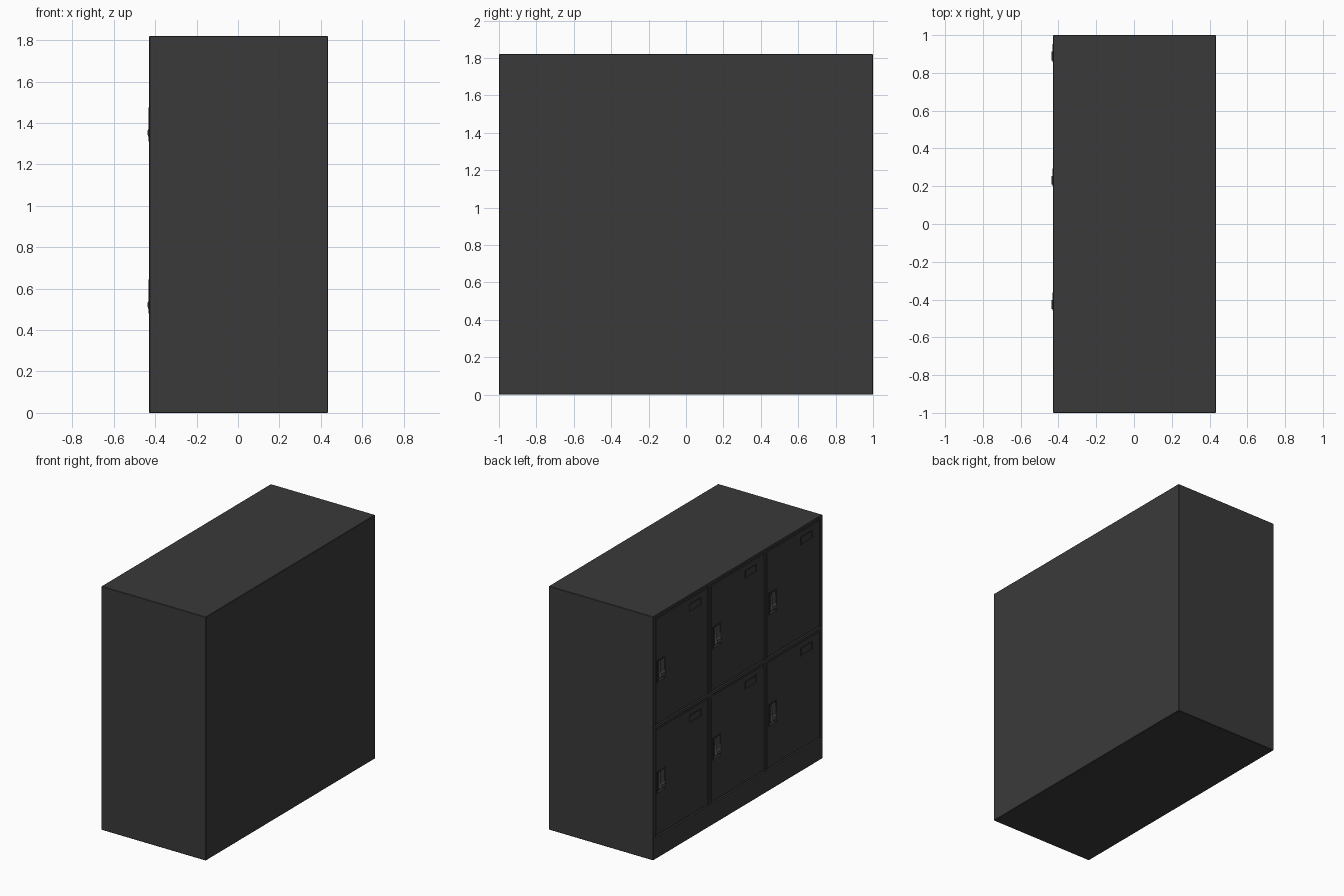
import bpy, bmesh

if "Cube" in bpy.data.objects:
    bpy.data.objects.remove(bpy.data.objects["Cube"])

XF, XB = -0.429, 0.434          # front (door side) and back planes
H = 1.82
PITCH_Y, PITCH_Z = 0.657, 0.83

mat = bpy.data.materials.new("dark_grey_metal")
mat.diffuse_color = (0.042, 0.042, 0.042, 1)
mat.use_nodes = True
mat.node_tree.nodes["Principled BSDF"].inputs["Base Color"].default_value = mat.diffuse_color
light = bpy.data.materials.new("lever_grey")
light.diffuse_color = (0.075, 0.075, 0.075, 1)
light.use_nodes = True
light.node_tree.nodes["Principled BSDF"].inputs["Base Color"].default_value = light.diffuse_color


def finish(name, bm, m=mat):
    bmesh.ops.recalc_face_normals(bm, faces=bm.faces)
    me = bpy.data.meshes.new(name)
    bm.to_mesh(me)
    bm.free()
    ob = bpy.data.objects.new(name, me)
    bpy.context.collection.objects.link(ob)
    me.materials.append(m)
    return ob


def add_box(bm, x0, x1, y0, y1, z0, z1):
    vs = bmesh.ops.create_cube(bm, size=1)["verts"]
    for v in vs:
        v.co.x = x1 if v.co.x > 0 else x0
        v.co.y = y1 if v.co.y > 0 else y0
        v.co.z = z1 if v.co.z > 0 else z0


def box(name, *b, bevel=0.0, m=mat):
    bm = bmesh.new()
    add_box(bm, *b)
    ob = finish(name, bm, m)
    if bevel:
        mod = ob.modifiers.new("edge", "BEVEL")
        mod.width, mod.segments = bevel, 1
    return ob


def extrude_profile(name, pts, y0, y1, m=mat):
    # side profile in x-z, extruded along y
    bm = bmesh.new()
    f = bm.faces.new([bm.verts.new((x, y0, z)) for x, z in pts])
    g = bmesh.ops.extrude_face_region(bm, geom=[f])["geom"]
    bmesh.ops.translate(bm, vec=(0, y1 - y0, 0),
                        verts=[v for v in g if isinstance(v, bmesh.types.BMVert)])
    return finish(name, bm, m)


def cut(ob, cutter):
    cutter.hide_render = True
    cutter.hide_set(True)
    mod = ob.modifiers.new("cut", "BOOLEAN")
    mod.operation, mod.solver, mod.object = "DIFFERENCE", "EXACT", cutter


# cell centres, column by column from +y, lower row first
cells = [(c, r, 0.657 - PITCH_Y * c, 0.565 + PITCH_Z * r) for c in range(3) for r in range(2)]
HW, HH = 0.318, 0.404           # half size of each door opening

# cabinet body with shallow door openings
body = box("cabinet_body", XF, XB, -1, 1, 0, H, bevel=0.003)
bm = bmesh.new()
for c, r, y, z in cells:
    add_box(bm, XF - 0.05, XF + 0.018, y - HW, y + HW, z - HH, z + HH)
cut(body, finish("opening_cutter", bm))

for c, r, y, z in cells:
    tag = f"{c + 1}_{r + 1}"
    hy0, hy1, hz0, hz1 = y + 0.2, y + 0.295, z - 0.085, z + 0.08   # handle plate
    ly, lz = y - 0.157, z + 0.325                                  # label centre

    # door panel with handle pocket and label recess
    door = box("door_" + tag, XF + 0.002, XF + 0.022, y - HW + 0.008, y + HW - 0.008,
               z - HH + 0.008, z + HH - 0.008, bevel=0.002)
    bm = bmesh.new()
    add_box(bm, XF - 0.05, XF + 0.015, hy0 + 0.006, hy1 - 0.006, hz0 + 0.006, hz1 - 0.006)
    add_box(bm, XF - 0.05, XF + 0.006, ly - 0.066, ly + 0.066, lz - 0.027, lz + 0.027)
    cut(door, finish("door_cutter_" + tag, bm))

    # raised rims around handle and label
    bm = bmesh.new()
    for y0, y1, z0, z1, t, x in ((hy0, hy1, hz0, hz1, 0.007, XF - 0.003),
                                 (ly - 0.07, ly + 0.07, lz - 0.031, lz + 0.031, 0.006, XF)):
        for b in ((y0, y0 + t, z0, z1), (y1 - t, y1, z0, z1),
                  (y0 + t, y1 - t, z0, z0 + t), (y0 + t, y1 - t, z1 - t, z1)):
            add_box(bm, x, XF + 0.005, *b)
    finish("handle_and_label_rims_" + tag, bm)

    # sloping lift lever inside the pocket, with a lip at its lower end
    pts = [(XF + 0.014, hz0 + 0.01), (XF - 0.003, hz0 + 0.022), (XF - 0.008, hz0 + 0.034),
           (XF - 0.008, hz0 + 0.052), (XF - 0.001, hz0 + 0.062), (XF + 0.003, hz1 - 0.01),
           (XF + 0.014, hz1 - 0.01)]
    extrude_profile("handle_lever_" + tag, pts, hy0 + 0.008, hy0 + 0.055, light)
